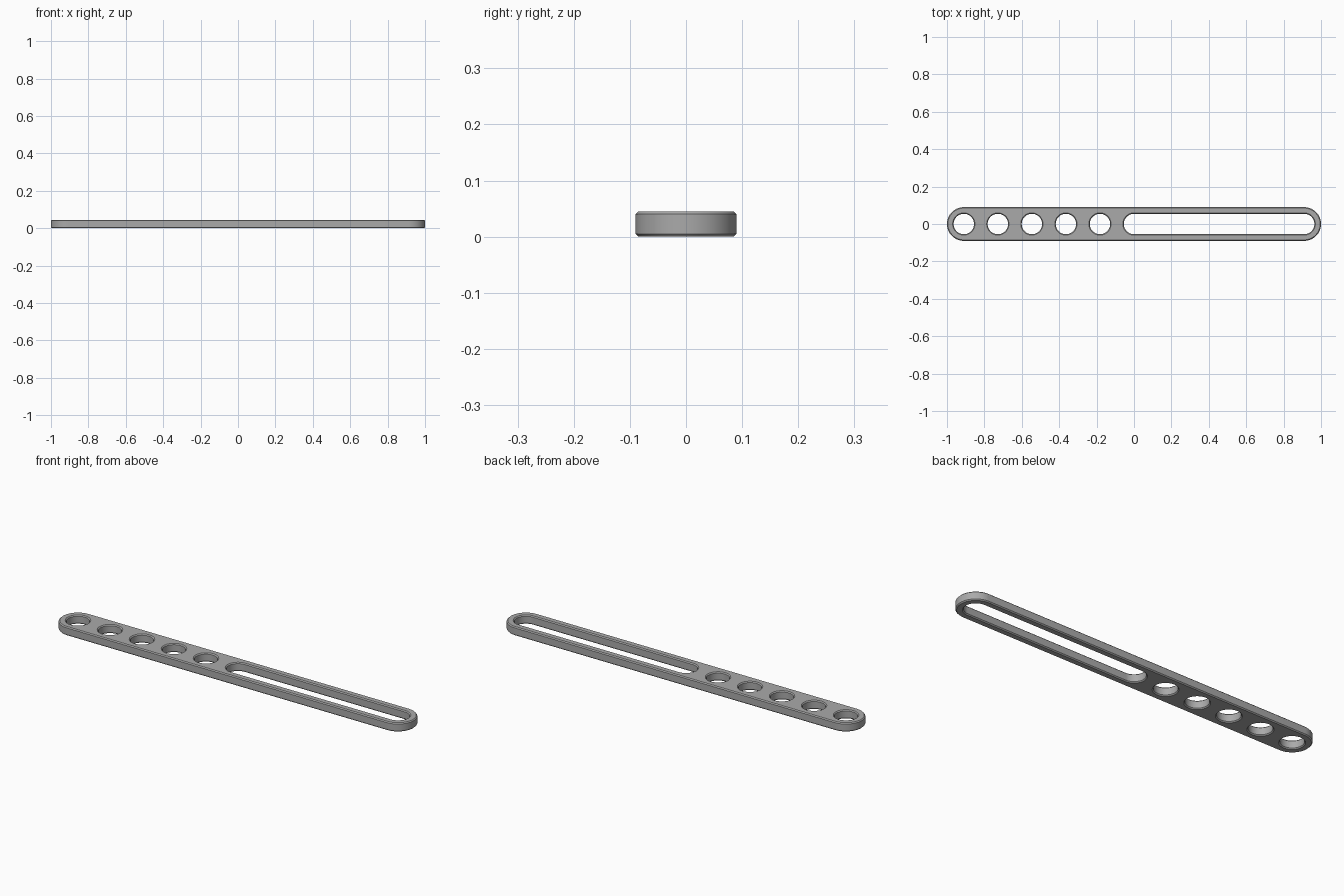
import bpy, bmesh
from math import sin, cos, pi

if "Cube" in bpy.data.objects:
    bpy.data.objects.remove(bpy.data.objects["Cube"])

HEIGHT, CHAMFER, ARC = 0.045, 0.005, 32
PITCH = 2 * 0.91 / 10
HALF_WIDTH, HOLE_R = 0.09, 0.0545

grey = bpy.data.materials.new("grey")
grey.use_nodes = True
grey.diffuse_color = (0.4, 0.4, 0.4, 1)
grey.node_tree.nodes["Principled BSDF"].inputs["Base Color"].default_value = grey.diffuse_color


def outline(x0, x1, r):
    """Points of a round-ended outline; a circle when both centres agree."""
    pts = []
    for cx, start in ((x1, -pi / 2), (x0, pi / 2)):
        last = ARC if x0 == x1 else ARC + 1
        for i in range(last):
            a = start + pi * i / ARC
            pts.append((cx + r * cos(a), r * sin(a)))
    return pts


def wall(bm, x0, x1, r, sign):
    """Chamfered wall; sign is 1 for the rim and -1 for openings."""
    inset = r - sign * CHAMFER
    levels = ((inset, 0), (r, CHAMFER), (r, HEIGHT - CHAMFER), (inset, HEIGHT))
    rings = [[bm.verts.new((x, y, z)) for x, y in outline(x0, x1, rad)]
             for rad, z in levels]
    n = len(rings[0])
    for low, high in zip(rings, rings[1:]):
        for i in range(n):
            j = (i + 1) % n
            quad = (low[i], low[j], high[j], high[i])
            bm.faces.new(quad if sign > 0 else quad[::-1])
    return [[bm.edges.get((ring[i], ring[(i + 1) % n])) for i in range(n)]
            for ring in (rings[0], rings[-1])]


bm = bmesh.new()
# Outer rim, long slot and five round holes
end = 5 * PITCH
walls = [wall(bm, -end, end, HALF_WIDTH, 1), wall(bm, 0, end, HOLE_R, -1)]
walls += [wall(bm, -k * PITCH, -k * PITCH, HOLE_R, -1) for k in range(1, 6)]
# Flat bottom and top faces around the openings
for side, up in ((0, -1), (1, 1)):
    edges = [e for w in walls for e in w[side]]
    bmesh.ops.triangle_fill(bm, edges=edges, use_beauty=True, normal=(0, 0, up))
bmesh.ops.recalc_face_normals(bm, faces=bm.faces[:])

mesh = bpy.data.meshes.new("slotted_bar")
bm.to_mesh(mesh)
bm.free()
mesh.materials.append(grey)
bar = bpy.data.objects.new("slotted_bar", mesh)
bpy.context.collection.objects.link(bar)
bpy.context.view_layer.objects.active = bar
bar.select_set(True)
bpy.ops.object.shade_smooth_by_angle(angle=pi / 6)
